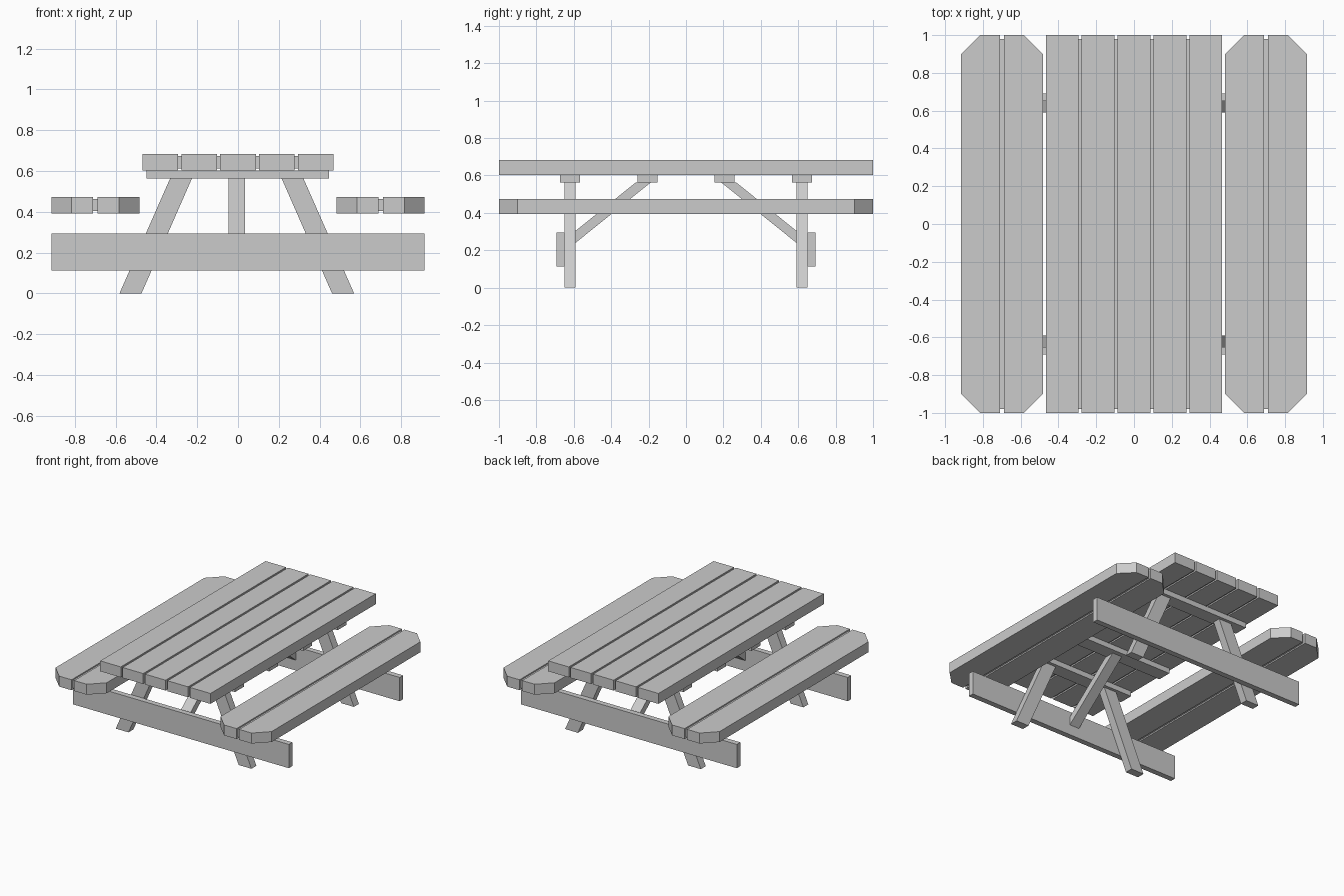
import bpy, bmesh
from mathutils import Vector

if "Cube" in bpy.data.objects:
    bpy.data.objects.remove(bpy.data.objects["Cube"])


def prism(name, profile, axis, lo, hi):
    """Extrude a 2D profile along axis: 'x' uses (y, z), 'y' uses (x, z), 'z' uses (x, y)."""
    def place(p, d):
        a, b = p
        return {'x': (d, a, b), 'y': (a, d, b), 'z': (a, b, d)}[axis]
    bm = bmesh.new()
    face = bm.faces.new([bm.verts.new(place(p, lo)) for p in profile])
    out = bmesh.ops.extrude_face_region(bm, geom=[face])
    moved = [g for g in out['geom'] if isinstance(g, bmesh.types.BMVert)]
    bmesh.ops.translate(bm, verts=moved, vec=Vector(place((0, 0), hi - lo)))
    bmesh.ops.recalc_face_normals(bm, faces=bm.faces)
    me = bpy.data.meshes.new(name)
    bm.to_mesh(me)
    bm.free()
    ob = bpy.data.objects.new(name, me)
    bpy.context.collection.objects.link(ob)
    return ob


def box(name, x0, x1, y0, y1, z0, z1):
    return prism(name, [(x0, y0), (x1, y0), (x1, y1), (x0, y1)], 'z', z0, z1)


# Tabletop planks, with recessed filler strips in the gaps
TOP0, TOP1 = 0.603, 0.683
for i in range(5):
    c = (i - 2) * 0.19
    box("tabletop_plank", c - 0.087, c + 0.087, -1, 1, TOP0, TOP1)
    if i < 4:
        box("tabletop_strip", c + 0.087, c + 0.103, -0.98, 0.98, TOP0 + 0.01, TOP1 - 0.01)

# Benches: two planks each, outer corners cut off
B0, B1, CUT = 0.393, 0.473, 0.1
for s in (-1, 1):
    for inner, outer, edge in ((0.688, 0.482, -1), (0.71, 0.915, 1)):
        shoulder = outer - edge * CUT
        prof = [(inner, -1), (shoulder, -1), (outer, -1 + CUT),
                (outer, 1 - CUT), (shoulder, 1), (inner, 1)]
        prism("bench_plank", [(s * x, y) for x, y in prof], 'z', B0, B1)
    xs = sorted((s * 0.688, s * 0.71))
    box("bench_strip", xs[0], xs[1], -0.98, 0.98, B0 + 0.01, B1 - 0.01)

# Battens under the tabletop
for y in (-0.62, -0.206, 0.206, 0.62):
    box("batten", -0.448, 0.446, y - 0.053, y + 0.053, 0.563, TOP0)

MID = -0.006  # the frame sits slightly off centre
for s in (-1, 1):
    # Wide cross beam
    y0, y1 = sorted((s * 0.65, s * 0.692))
    box("cross_beam", -0.915, 0.915, y0, y1, 0.113, 0.295)
    # Splayed legs
    y0, y1 = sorted((s * 0.59, s * 0.65))
    for t in (-1, 1):
        prof = [(0.467, 0), (0.575, 0), (0.327, 0.563), (0.22, 0.563)]
        prism("leg", [(MID + t * x, z) for x, z in prof], 'y', y0, y1)
    # Diagonal brace from cross beam to inner batten
    prof = [(0.65, 0.192), (0.65, 0.256), (0.268, 0.563), (0.188, 0.563)]
    prism("brace", [(s * y, z) for y, z in prof], 'x', MID - 0.041, MID + 0.041)
